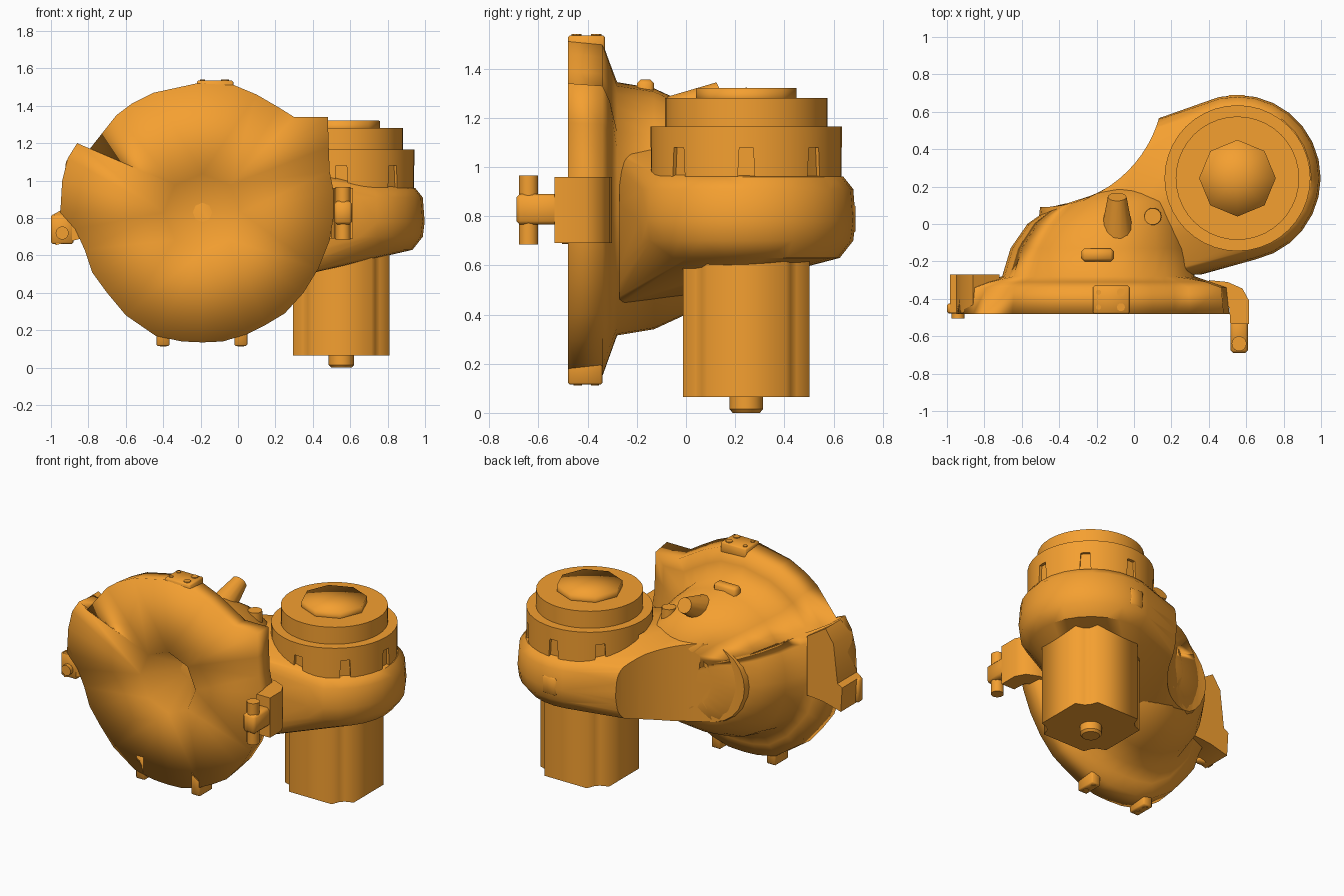
import bpy, bmesh, math
from mathutils import Vector
from math import sin, cos, pi, atan2

if "Cube" in bpy.data.objects:
    bpy.data.objects.remove(bpy.data.objects["Cube"])

DX, DZ = -0.19, 0.83      # flange centre
MX, MY = 0.553, 0.245     # motor axis
SX, SY, SR = -0.5, 0.75, 0.66   # rear scoop

paint = bpy.data.materials.new("orange_paint")
paint.diffuse_color = (0.91, 0.35, 0.03, 1)
paint.use_nodes = True
paint.node_tree.nodes["Principled BSDF"].inputs["Base Color"].default_value = paint.diffuse_color


def finish(name, bm, angle=35, cutter=None):
    bmesh.ops.remove_doubles(bm, verts=bm.verts, dist=1e-5)
    bmesh.ops.recalc_face_normals(bm, faces=bm.faces)
    me = bpy.data.meshes.new(name)
    bm.to_mesh(me)
    bm.free()
    me.materials.append(paint)
    ob = bpy.data.objects.new(name, me)
    bpy.context.collection.objects.link(ob)
    bpy.ops.object.select_all(action='DESELECT')
    ob.select_set(True)
    bpy.context.view_layer.objects.active = ob
    if cutter:
        m = ob.modifiers.new("cut", 'BOOLEAN')
        m.object, m.operation, m.solver = cutter, 'DIFFERENCE', 'EXACT'
        bpy.ops.object.modifier_apply(modifier="cut")
    if angle:
        bpy.ops.object.shade_smooth_by_angle(angle=math.radians(angle))
    return ob


def loft(name, rings, angle=35, cutter=None):
    """Skin equal-length rings; end rings get capped."""
    bm = bmesh.new()
    vs = [[bm.verts.new(p) for p in r] for r in rings]
    n = len(vs[0])
    for a, b in zip(vs, vs[1:]):
        for i in range(n):
            j = (i + 1) % n
            bm.faces.new((a[i], a[j], b[j], b[i]))
    for r in (vs[0], vs[-1]):
        if (r[0].co - r[1].co).length > 1e-5:
            bm.faces.new(r)
    return finish(name, bm, angle, cutter)


def ring_z(x, y, z, r, n=32):
    return [(x + r * cos(2 * pi * i / n), y + r * sin(2 * pi * i / n), z) for i in range(n)]


def ring_y(x, y, z, r, n=24):
    return [(x + r * cos(2 * pi * i / n), y, z + r * sin(2 * pi * i / n)) for i in range(n)]


def turned(name, x, y, prof, n=32, cutter=None, angle=35):
    return loft(name, [ring_z(x, y, z, r, n) for r, z in prof], angle, cutter)


def rod(name, a, b, ra, rb, n=14):
    a, b = Vector(a), Vector(b)
    q = (b - a).to_track_quat('Z', 'Y')
    def ring(c, r):
        return [c + q @ Vector((r * cos(2 * pi * i / n), r * sin(2 * pi * i / n), 0)) for i in range(n)]
    return loft(name, [ring(a, ra), ring(b, rb)])


def box(name, x0, x1, y0, y1, z0, z1, bev=0.01):
    bm = bmesh.new()
    bmesh.ops.create_cube(bm, size=1)
    for v in bm.verts:
        v.co = ((x0 + x1) / 2 + v.co.x * (x1 - x0), (y0 + y1) / 2 + v.co.y * (y1 - y0),
                (z0 + z1) / 2 + v.co.z * (z1 - z0))
    if bev:
        bmesh.ops.bevel(bm, geom=bm.edges[:], offset=bev, segments=1, affect='EDGES')
    return finish(name, bm, 50)


# Cutters: rear scoop and motor cap slots
scoop = turned("scoop_cutter", SX, SY, [(SR, -0.2), (SR, 1.8)], 72)
bm = bmesh.new()
for k in range(8):
    a = k * pi / 4
    res = bmesh.ops.create_cube(bm, size=1)
    for v in res['verts']:
        w = 0.028 if v.co.z > 0 else 0.038
        px, py = 0.42 + v.co.x * 0.1, v.co.y * 2 * w
        z = 1.08 if v.co.z > 0 else 0.9
        v.co = (MX + px * cos(a) - py * sin(a), MY + px * sin(a) + py * cos(a), z)
slots = finish("slot_cutter", bm, 0)
for c in (scoop, slots):
    c.hide_render = True

# Irregular flange with recessed face, continued backwards as the bell
outline = [(-.02, 1.51), (.1, 1.46), (.22, 1.39), (.3, 1.34), (.48, 1.34), (.485, 1.18), (.49, 1.05),
           (.51, .95), (.51, .8), (.49, .68), (.43, .53), (.35, .4), (.25, .29), (.15, .23),
           (.05, .18), (-.08, .14), (-.19, .135), (-.3, .14), (-.44, .17), (-.6, .28), (-.7, .4),
           (-.78, .51), (-.82, .63), (-.87, .74), (-.95, .83), (-.94, 1.0), (-.91, 1.12),
           (-.86, 1.2), (-.8, 1.16), (-.65, 1.35), (-.57, 1.41), (-.45, 1.47), (-.22, 1.52)]
ang = [atan2(z - DZ, x - DX) for x, z in outline]


def disc(y, r, cx=DX, cz=DZ, step=None):
    """Ring matching the outline's directions, kept clear of the rear scoop."""
    out = []
    for a in ang:
        a = round(a / step) * step if step else a
        x, yy = cx + r * cos(a), y
        if math.hypot(x - SX, y - SY) < SR:
            yy = SY - math.sqrt(SR ** 2 - (x - SX) ** 2)
        out.append((x, yy, cz + r * sin(a)))
    return out


def rim(y, s):
    return [(DX + (x - DX) * s, y, DZ + (z - DZ) * s) for x, z in outline]


loft("bell_flange", [disc(-.2, 0), disc(-.48, .207, step=pi / 4), rim(-.48, 1), rim(-.34, .98),
                     rim(-.31, .86), disc(-.28, .515), disc(-.13, .49, -.17), disc(0, .43, -.14),
                     disc(.12, .35, -.09), disc(.2, .22, -.06), disc(.23, 0, -.05)], 180)

# Arm joining the bell to the motor collar
pts = ring_y(0.03, -.27, .76, .33) + ring_y(-.15, -.1, .8, .36) + ring_y(-.25, .02, .82, .26) \
    + ring_y(.10, .49, .79, .18) + ring_y(-.25, .2, .82, .24)
for r, z in ((.395, .96), (.435, .91), (.445, .78), (.435, .7), (.38, .63)):
    pts += ring_z(MX, MY, z, r, 28)
bm = bmesh.new()
for p in pts:
    bm.verts.new(p)
bmesh.ops.convex_hull(bm, input=bm.verts)
bmesh.ops.delete(bm, geom=[v for v in bm.verts if not v.link_faces], context='VERTS')
finish("collar_arm", bm, 40, scoop)
box("collar_boss", .49, .61, .6, .69, .72, .86, .02)

# Motor: slotted cap, upper step, octagonal crown
turned("motor_cap", MX, MY, [(.39, .94), (.39, 1.165)], 40, slots)
turned("motor_step", MX, MY, [(.33, 1.1), (.33, 1.28)], 40)
turned("motor_crown", MX, MY, [(.205, 1.25), (.205, 1.32), (0, 1.322)], 8, None, 180)

# Lower motor case with notched corners, and its shaft
sect = []
for k in range(4):
    a = k * pi / 2
    for x, y in ((.258, -.16), (.258, .16), (.205, .18), (.18, .205)):
        sect.append((MX + x * cos(a) - y * sin(a), MY + x * sin(a) + y * cos(a)))
loft("motor_case", [[(x, y, z) for x, y in sect] for z in (.065, .75)], 75)
turned("motor_shaft", MX, MY, [(.055, 0), (.068, .015), (.068, .1)], 20)

# Flange tabs and their studs
box("top_tab", -.22, -.025, -.48, -.33, 1.44, 1.535, .008)
for x, r in ((-.19, .014), (-.07, .022)):
    for y in (-.365, -.445):
        rod("tab_stud", (x, y, 1.5), (x, y, 1.54), r, r, 10)
for x in (-.4, .015):
    box("bottom_tab", x - .035, x + .035, -.48, -.34, .115, .28, .008)
    for y in (-.44, -.37):
        rod("bottom_stud", (x, y, .2), (x, y, .112), .018, .018, 10)

# Left lug with pin
lug = [(-.84, .69), (-.975, .655), (-.985, .82), (-.95, .84), (-.92, 1.1), (-.86, 1.19), (-.72, 1.1), (-.72, .7)]
loft("side_lug", [[(x, y, z) for x, z in lug] for y in (-.475, -.27)], 50)
box("lug_ear", -1.0, -.88, -.478, -.425, .66, .82)
rod("lug_pin", (-.94, -.3, .72), (-.94, -.505, .72), .035, .035)

# Right hinge bracket: curved strap, prong and vertical pin
path = [(.4, -.3, .4, -.42), (.5, -.31, .47, -.42), (.58, -.345, .5, -.43), (.615, -.41, .51, -.45),
        (.615, -.535, .515, -.535)]
loft("hinge_strap", [[(a, b, .69), (a, b, .96), (c, d, .96), (c, d, .69)] for a, b, c, d in path], 40)
box("hinge_prong", .515, .61, -.69, -.45, .765, .89, .015)
rod("hinge_pin", (.562, -.64, .685), (.562, -.64, .965), .04, .04)

# Fittings on top of the bell
rod("breather_spout", (-.09, -.06, 1.2), (-.09, .145, 1.3), .09, .05)
box("top_pad", -.28, -.11, -.2, -.13, 1.25, 1.355, .015)
rod("fill_plug", (.1, .04, 1.0), (.1, .04, 1.2), .052, .045)

for c in (scoop, slots):
    bpy.data.objects.remove(c)
